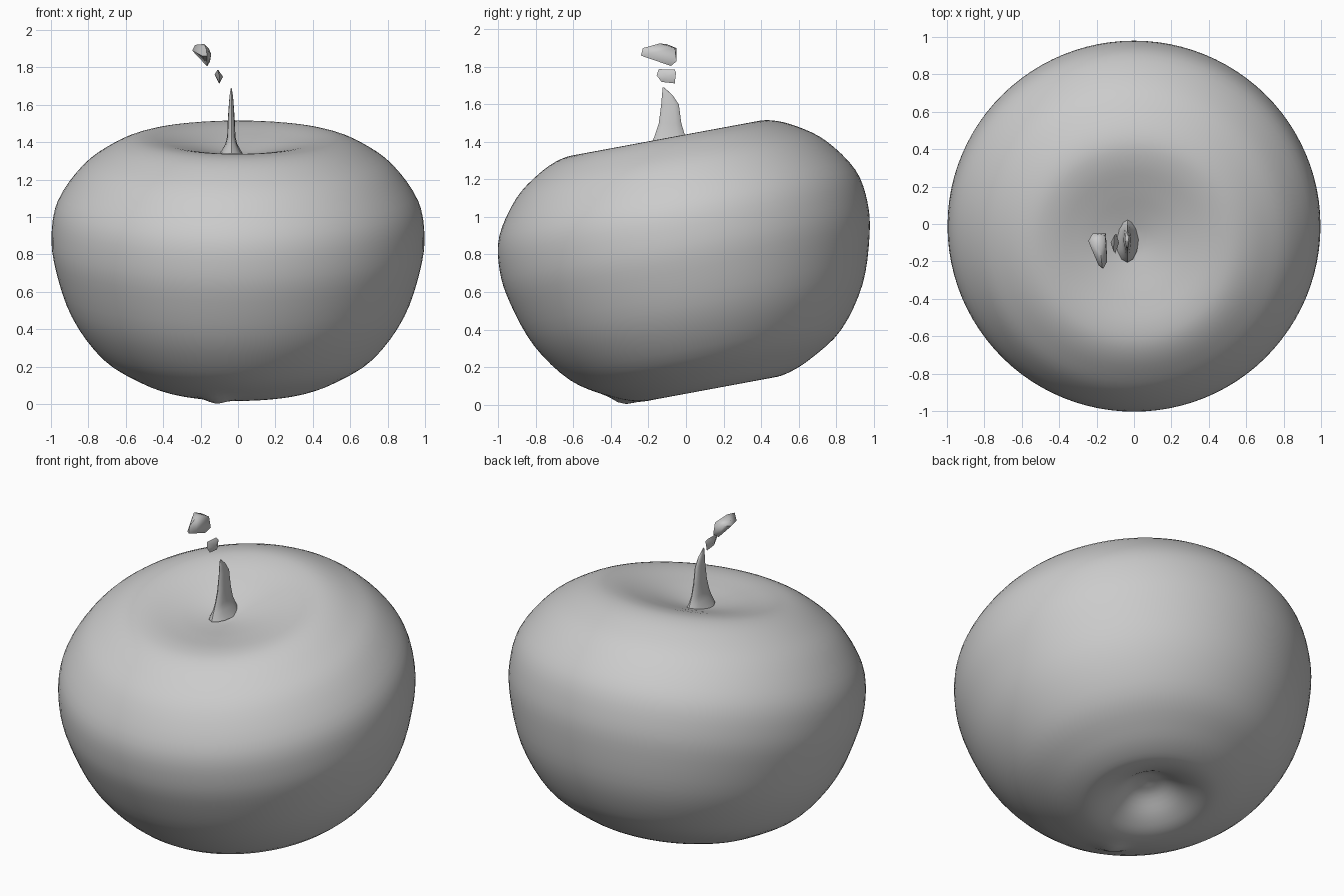
import bpy, bmesh, math
from mathutils import Vector, Matrix

if "Cube" in bpy.data.objects:
    bpy.data.objects.remove(bpy.data.objects["Cube"])

grey = bpy.data.materials.new("plain grey")
grey.use_nodes = True
colour = (0.6, 0.6, 0.6, 1)
grey.diffuse_color = colour
grey.node_tree.nodes["Principled BSDF"].inputs["Base Color"].default_value = colour


def finish(bm, name, angle):
    bmesh.ops.recalc_face_normals(bm, faces=bm.faces)
    mesh = bpy.data.meshes.new(name)
    bm.to_mesh(mesh)
    bm.free()
    mesh.materials.append(grey)
    obj = bpy.data.objects.new(name, mesh)
    bpy.context.collection.objects.link(obj)
    bpy.ops.object.select_all(action='DESELECT')
    obj.select_set(True)
    bpy.context.view_layer.objects.active = obj
    bpy.ops.object.shade_smooth_by_angle(angle=math.radians(angle))
    return obj


def smooth_path(points, steps):
    """Catmull-Rom curve through the points."""
    p = [Vector(q) for q in points]
    p = [2 * p[0] - p[1]] + p + [2 * p[-1] - p[-2]]
    path = []
    for a, b, c, d in zip(p, p[1:], p[2:], p[3:]):
        for i in range(steps):
            t = i / steps
            path.append(0.5 * (2 * b + (c - a) * t + (2 * a - 5 * b + 4 * c - d) * t ** 2
                               + (3 * b - a - 3 * c + d) * t ** 3))
    return path + [p[-2]]


def loft(bm, rings):
    """Skin closed rings of equal length and cap both ends."""
    rows = [[bm.verts.new(v) for v in ring] for ring in rings]
    for low, high in zip(rows, rows[1:]):
        for i in range(len(low)):
            j = (i + 1) % len(low)
            bm.faces.new((low[i], low[j], high[j], high[i]))
    bm.faces.new(rows[0])
    bm.faces.new(rows[-1])


def ellipse(x, y, z, rx, ry, sides):
    turn = [2 * math.pi * i / sides for i in range(sides)]
    return [Vector((x + rx * math.cos(a), y + ry * math.sin(a), z)) for a in turn]


# Fruit body: a lathed profile with a hollow at each end, tipped forward
profile = [(0.01, -0.60), (0.10, -0.62), (0.21, -0.69), (0.31, -0.726), (0.41, -0.72),
           (0.55, -0.665), (0.735, -0.545), (0.89, -0.33), (0.975, -0.08), (0.997, 0.10),
           (0.965, 0.28), (0.84, 0.46), (0.70, 0.565), (0.57, 0.622), (0.45, 0.628),
           (0.30, 0.60), (0.17, 0.57), (0.07, 0.55), (0.01, 0.545)]
bm = bmesh.new()
loft(bm, [ellipse(0, 0, w, r, r, 96) for r, w in smooth_path(profile, 4)])
tilt = Matrix.Translation((0, 0.005, 0.8)) @ Matrix.Rotation(math.radians(10.5), 4, 'X')
bm.transform(tilt)

# Small nub pulled out of the lower front rim
for v in bm.verts:
    if v.co.z < 0.3:
        gap = math.hypot((v.co.x + 0.12) / 0.07, (v.co.y + 0.34) / 0.07)
        v.co.z = max(0, v.co.z - 0.028 * math.exp(-gap ** 2))
finish(bm, "fruit_body", 60)

# Stem: thin blade that flares at its foot (y, z, half width, half depth)
stem = [(-0.085, 1.34, 0.06, 0.12), (-0.085, 1.39, 0.032, 0.10), (-0.086, 1.43, 0.022, 0.082),
        (-0.085, 1.50, 0.020, 0.060), (-0.085, 1.60, 0.013, 0.047),
        (-0.10, 1.65, 0.009, 0.028), (-0.12, 1.69, 0.002, 0.004)]
bm = bmesh.new()
loft(bm, [ellipse(-0.036, y, z, rx, ry, 12) for y, z, rx, ry in stem])
finish(bm, "stem", 60)

# Two loose stem fragments floating above the blade
fragments = {
    "lower_fragment": [(-0.10, -0.13, 1.72), (-0.10, -0.06, 1.712), (-0.125, -0.10, 1.76),
                       (-0.08, -0.10, 1.75), (-0.11, -0.145, 1.788), (-0.105, -0.06, 1.785),
                       (-0.10, -0.157, 1.755), (-0.095, -0.053, 1.77)],
    "upper_fragment": [(-0.22, -0.05, 1.90), (-0.15, -0.05, 1.83), (-0.155, -0.06, 1.90),
                       (-0.165, -0.08, 1.805), (-0.245, -0.09, 1.89), (-0.23, -0.10, 1.92),
                       (-0.18, -0.14, 1.925), (-0.143, -0.20, 1.87), (-0.165, -0.24, 1.86),
                       (-0.17, -0.23, 1.90), (-0.19, -0.22, 1.86)]}
for name, points in fragments.items():
    bm = bmesh.new()
    for p in points:
        bm.verts.new(p)
    bmesh.ops.convex_hull(bm, input=bm.verts)
    finish(bm, name, 60)
